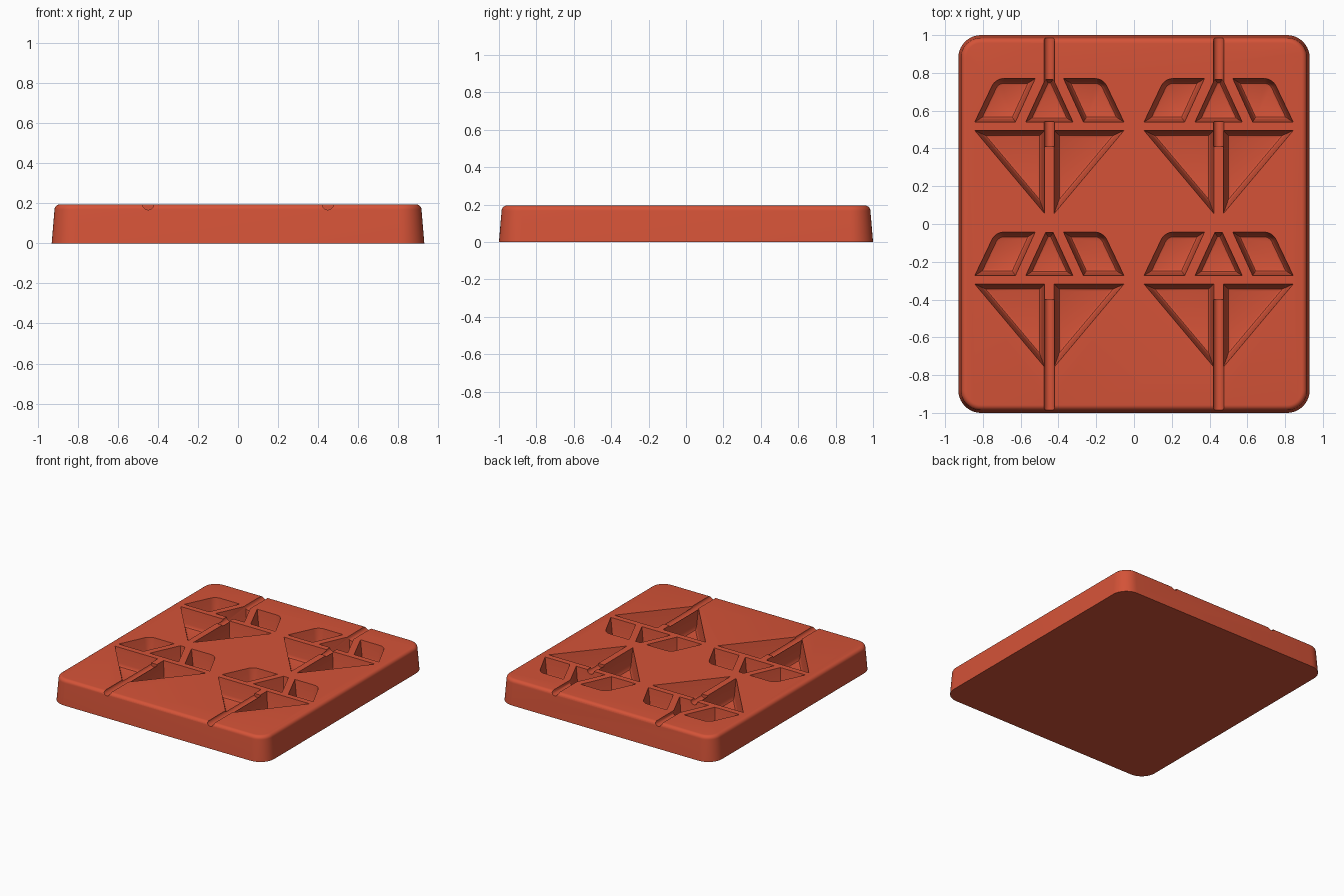
import bpy, bmesh, math
from mathutils import Vector, Matrix

if "Cube" in bpy.data.objects:
    bpy.data.objects.remove(bpy.data.objects["Cube"])

TOP = 0.195          # height of the tray
COLUMN = 0.448       # x of each column of moulds
ROW_STEP = -0.813    # y shift from rear row to front row

clay = bpy.data.materials.new("terracotta red")
clay.use_nodes = True
colour = (0.66, 0.086, 0.039, 1)
clay.diffuse_color = colour
clay.node_tree.nodes["Principled BSDF"].inputs["Base Color"].default_value = colour


def corner(points, i):
    """Inward normals of the two edges at a corner, and the unit inset vector."""
    p, a, b = points[i], points[i - 1], points[(i + 1) % len(points)]
    d1, d2 = (p - a).normalized(), (b - p).normalized()
    n1, n2 = Vector((-d1.y, d1.x)), Vector((-d2.y, d2.x))
    return n1, n2, (n1 + n2) / (1 + n1.dot(n2))


def rounded(points, radii, steps=8):
    points = [Vector(p) for p in points]
    result = []
    for i, r in enumerate(radii):
        if r == 0:
            result.append(points[i])
            continue
        n1, n2, inset = corner(points, i)
        centre = points[i] + inset * r
        result += [centre - n1.slerp(n2, k / steps) * r for k in range(steps + 1)]
    return result


def loft(name, points, profile):
    """Stack inset copies of an anticlockwise outline; profile holds (inset, z)."""
    bm = bmesh.new()
    insets = [corner(points, i)[2] for i in range(len(points))]
    rings = [[bm.verts.new((*(p + v * d), z)) for p, v in zip(points, insets)]
             for d, z in profile]
    for low, high in zip(rings, rings[1:]):
        for i in range(len(low)):
            j = (i + 1) % len(low)
            bm.faces.new((low[i], low[j], high[j], high[i]))
    bm.faces.new(rings[0])
    bm.faces.new(rings[-1])
    bmesh.ops.recalc_face_normals(bm, faces=bm.faces)
    return finish(name, bm)


def finish(name, bm):
    mesh = bpy.data.meshes.new(name)
    bm.to_mesh(mesh)
    bm.free()
    mesh.materials.append(clay)
    obj = bpy.data.objects.new(name, mesh)
    bpy.context.collection.objects.link(obj)
    return obj


# Tray: rounded rectangle with drafted sides and a soft top edge
fillet = 0.028
side = [(0, 0), (0.014, TOP - fillet)]
for k in range(1, 7):
    a = math.radians(15 * k)
    side.append((0.014 + fillet * (1 - math.cos(a)), TOP - fillet * (1 - math.sin(a))))
outline = [(-0.93, -1), (0.93, -1), (0.93, 1), (-0.93, 1)]
tray = loft("mould_tray", rounded(outline, [0.12] * 4, 10), side)

# Pocket outlines, relative to the column centre
facet = rounded([(-0.395, 0.54), (-0.18, 0.54), (-0.075, 0.77), (-0.285, 0.77)],
                [0, 0, 0, 0.07])
middle = rounded([(-0.125, 0.54), (0.125, 0.54), (0.02, 0.768), (-0.02, 0.768)], [0] * 4)
point = rounded([(-0.395, 0.495), (-0.025, 0.055), (-0.025, 0.495)], [0] * 3)


def mirrored(points):
    return [Vector((-p.x, p.y)) for p in reversed(points)]


# Pocket walls: drafted, with a rounded floor edge
wall = [(0, 0.03), (0, 0), (0.012, -0.112), (0.015, -0.126), (0.021, -0.136), (0.03, -0.14)]
pockets = [(facet, 1.2), (mirrored(facet), 1.2), (middle, 1),
           (point, 1.3), (mirrored(point), 1.3)]

cutters = []
for x in (-COLUMN, COLUMN):
    for y in (0, ROW_STEP):
        for shape, spread in pockets:
            moved = [p + Vector((x, y)) for p in shape]
            cutters.append(loft("pocket_cutter", moved,
                                [(d * spread, TOP + z) for d, z in wall]))
    # Half-round stick channels running in from the rear and front edges
    for start, end in ((0.41, 1.05), (-1.05, -0.4)):
        bm = bmesh.new()
        place = Matrix.Translation((x, (start + end) / 2, TOP)) @ Matrix.Rotation(math.pi / 2, 4, 'X')
        bmesh.ops.create_cone(bm, cap_ends=True, segments=24, radius1=0.028,
                              radius2=0.028, depth=end - start, matrix=place)
        cutters.append(finish("channel_cutter", bm))

# Carve the pockets and channels out of the tray
bpy.ops.object.select_all(action='DESELECT')
bpy.context.view_layer.objects.active = tray
tray.select_set(True)
for cutter in cutters:
    cutter.hide_render = True
    mod = tray.modifiers.new("carve", 'BOOLEAN')
    mod.operation = 'DIFFERENCE'
    mod.solver = 'EXACT'
    mod.object = cutter
    bpy.ops.object.modifier_apply(modifier=mod.name)
for cutter in cutters:
    bpy.data.objects.remove(cutter)

bpy.ops.object.shade_smooth_by_angle(angle=math.radians(30))
